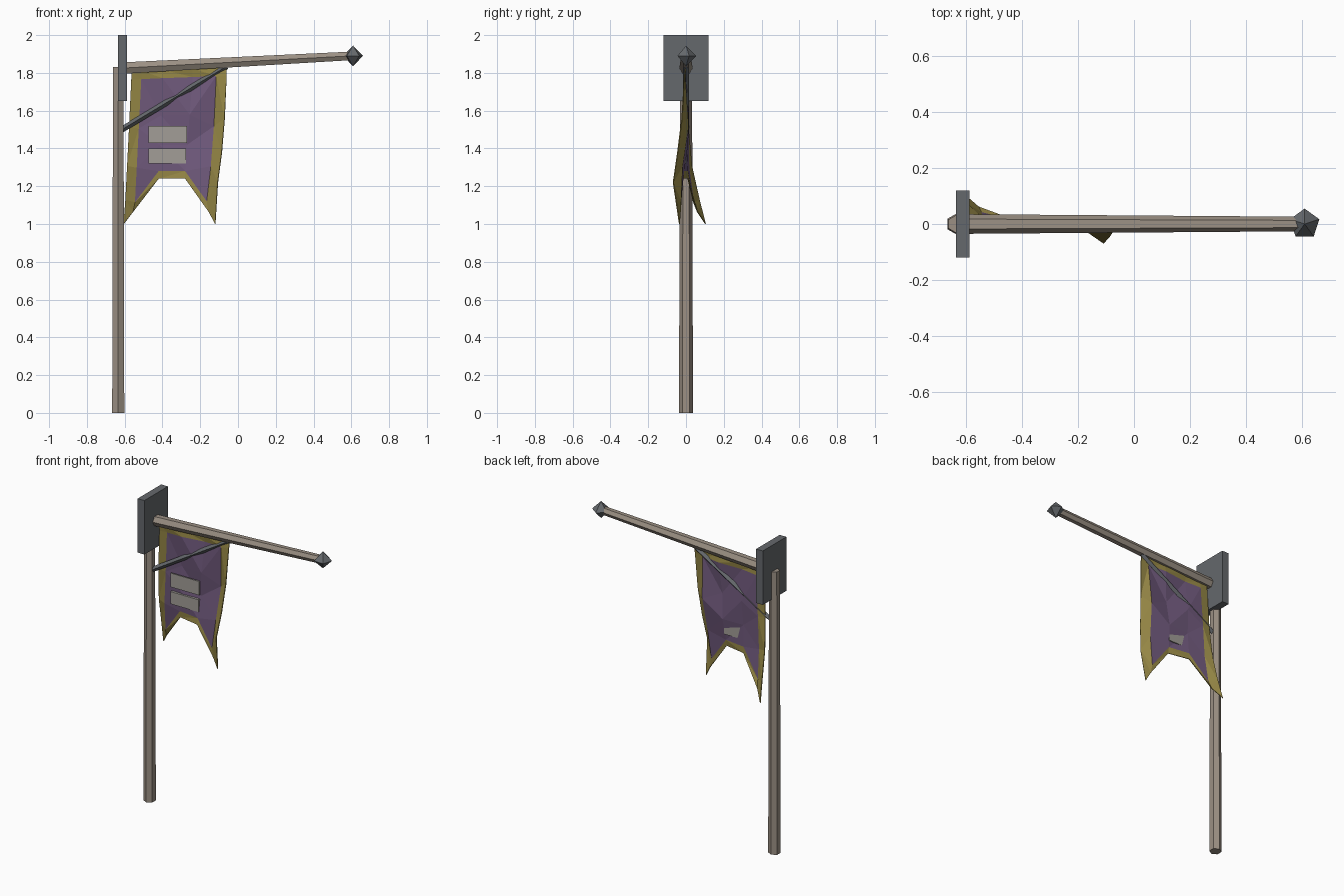
import bpy, bmesh, math
from mathutils import Vector, Matrix

if "Cube" in bpy.data.objects:
    bpy.data.objects.remove(bpy.data.objects["Cube"])


def material(name, rgb):
    m = bpy.data.materials.new(name)
    m.diffuse_color = (*rgb, 1)
    m.use_nodes = True
    m.node_tree.nodes["Principled BSDF"].inputs["Base Color"].default_value = m.diffuse_color
    return m


wood = material("wood", (0.33, 0.28, 0.23))
metal = material("metal", (0.13, 0.14, 0.15))
purple = material("purple_cloth", (0.16, 0.10, 0.20))
gold = material("gold_trim", (0.30, 0.24, 0.06))
pale = material("pale_cloth", (0.36, 0.34, 0.31))


def add(name, bm, *mats):
    bmesh.ops.recalc_face_normals(bm, faces=bm.faces[:])
    me = bpy.data.meshes.new(name)
    bm.to_mesh(me)
    bm.free()
    for m in mats:
        me.materials.append(m)
    ob = bpy.data.objects.new(name, me)
    bpy.context.collection.objects.link(ob)
    return ob


def rod(name, a, b, ra, rb, sides, mat):
    """Tapered prism between two points, with corners pointing along y."""
    a, b = Vector(a), Vector(b)
    side = Vector((0, 1, 0))
    up = (b - a).normalized().cross(side)
    bm = bmesh.new()
    rings = []
    for p, r in ((a, ra), (b, rb)):
        rings.append([bm.verts.new(p + r * (math.cos(t) * side + math.sin(t) * up))
                      for t in (2 * math.pi * i / sides for i in range(sides))])
        bm.faces.new(rings[-1])
    for i in range(sides):
        j = (i + 1) % sides
        bm.faces.new((rings[0][i], rings[0][j], rings[1][j], rings[1][i]))
    return add(name, bm, mat)


def box(name, lo, hi, mat):
    lo, hi = Vector(lo), Vector(hi)
    bm = bmesh.new()
    bmesh.ops.create_cube(bm, size=1, matrix=Matrix.Translation((lo + hi) / 2)
                          @ Matrix.Diagonal((*(hi - lo), 1)))
    return add(name, bm, mat)


# Wooden post and arm, metal brace
rod("post", (-0.634, 0, 0), (-0.634, 0, 1.83), 0.037, 0.032, 6, wood)
rod("arm", (-0.60, 0, 1.826), (0.60, 0, 1.89), 0.035, 0.026, 6, wood)
rod("brace", (-0.615, 0, 1.50), (-0.06, 0, 1.835), 0.016, 0.016, 4, metal)

# Metal plate and five-sided finial
box("plate", (-0.635, -0.12, 1.65), (-0.587, 0.12, 2.0), metal)
bm = bmesh.new()
bmesh.ops.create_uvsphere(bm, u_segments=5, v_segments=2, radius=0.055,
                          matrix=Matrix.Translation((0.609, 0, 1.89)))
add("finial", bm, metal)

# Banner: per column the top, inner lower and outer lower points (x, z)
columns = [
    ((-0.565, 1.81), (-0.595, 1.13), (-0.605, 1.00)),
    ((-0.512, 1.812), (-0.545, 1.115), (-0.555, 1.065)),
    ((-0.40, 1.817), (-0.42, 1.28), (-0.42, 1.24)),
    ((-0.24, 1.823), (-0.28, 1.28), (-0.28, 1.24)),
    ((-0.115, 1.828), (-0.165, 1.12), (-0.155, 1.065)),
    ((-0.06, 1.83), (-0.107, 1.22), (-0.12, 1.00)),
]
# Depth of the folds down each column
folds = [
    (0, 0.004, 0.010, 0.030, 0.070, 0.103),
    (0, 0.006, 0.012, 0.015, 0.040, 0.060),
    (0, -0.005, 0.012, 0.002, 0.008, 0.010),
    (0, 0.008, -0.008, 0.008, -0.012, -0.018),
    (0, -0.006, 0.012, -0.020, -0.028, -0.030),
    (0, -0.008, -0.022, -0.045, -0.068, -0.035),
]
bm = bmesh.new()
grid = []
for (top, low, end), ys in zip(columns, folds):
    top, low, end = Vector(top), Vector(low), Vector(end)
    hem = top - Vector((0, 0.045))
    path = [top, hem, hem.lerp(low, 0.4), hem.lerp(low, 0.72), low, end]
    bow = 0.008 if top.x > -0.2 else 0
    path[2].x += bow
    path[3].x += bow
    grid.append([bm.verts.new((p.x, y, p.y)) for p, y in zip(path, ys)])
for c in range(5):
    for r in range(5):
        f = bm.faces.new((grid[c][r], grid[c][r + 1], grid[c + 1][r + 1], grid[c + 1][r]))
        f.material_index = int(c in (0, 4) or r in (0, 4))
bmesh.ops.triangulate(bm, faces=bm.faces[:])
banner = add("banner", bm, purple, gold)
thick = banner.modifiers.new("thickness", 'SOLIDIFY')
thick.thickness = 0.005
thick.offset = 0

# Plain pale patches sewn on the cloth
box("upper_patch", (-0.475, -0.014, 1.43), (-0.27, -0.006, 1.52), pale)
box("lower_patch", (-0.475, -0.014, 1.32), (-0.275, 0.002, 1.40), pale)
